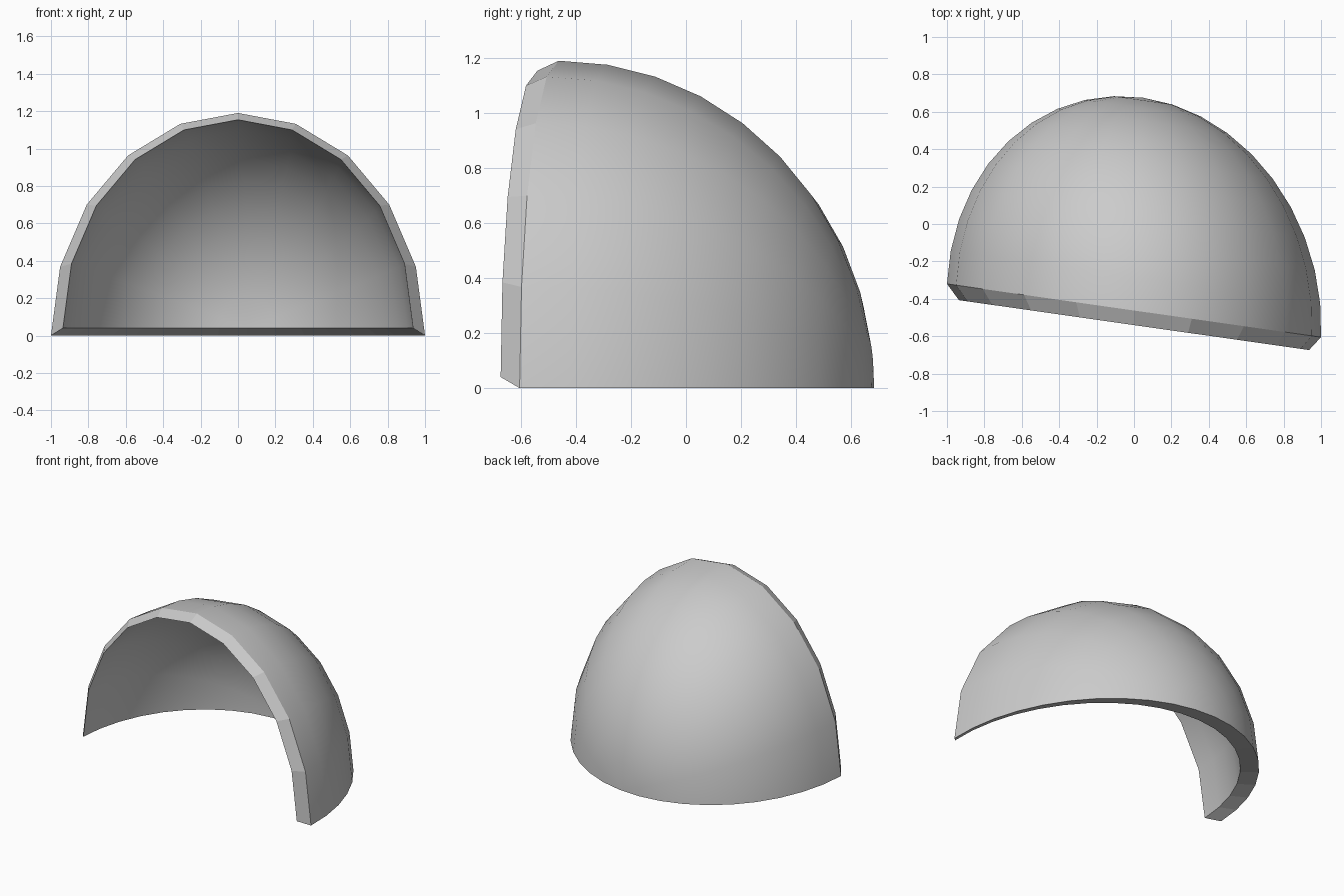
import bpy, bmesh
from math import sin, cos, pi
from mathutils import Vector

if "Cube" in bpy.data.objects:
    bpy.data.objects.remove(bpy.data.objects["Cube"])

SIDES, RINGS = 10, 10          # facets round the arch, steps from arch to back pole
ACROSS = Vector((1, -0.1425, 0))
BACK = Vector((0.05, 1.1375, 0))
UP = Vector((0, 0, 1.19))
CENTRE = Vector((0, -0.4625, 0))

bm = bmesh.new()


def quarter_dome(centre, scale, flip):
    """Quarter of a skewed sphere with its pole at the back; returns arch and base rows."""
    rows = []
    for r in range(RINGS):
        lat = r * pi / 2 / RINGS
        rows.append([bm.verts.new(centre + scale * (
            cos(lat) * (cos(a) * ACROSS + sin(a) * UP) + sin(lat) * BACK))
            for a in (i * pi / SIDES for i in range(SIDES + 1))])
    pole = bm.verts.new(centre + scale * BACK)

    def face(vs):
        bm.faces.new(vs[::-1] if flip else vs).smooth = True

    for a, b in zip(rows, rows[1:]):
        for i in range(SIDES):
            face([a[i], b[i], b[i + 1], a[i + 1]])
    for i in range(SIDES):
        face([rows[-1][i], pole, rows[-1][i + 1]])
    base = [r[0] for r in rows] + [pole] + [r[-1] for r in reversed(rows)]
    return rows[0], base


# Outer skin, and smaller inner skin pushed forward and up
outer = quarter_dome(CENTRE, 1.0, True)
inner = quarter_dome(CENTRE + Vector((0, -0.078, 0.04)), 0.936, False)

# Flat-faced rims along the arch and the base
for o, n in zip(outer, inner):
    for i in range(len(o) - 1):
        bm.faces.new((o[i], o[i + 1], n[i + 1], n[i]))
bmesh.ops.recalc_face_normals(bm, faces=bm.faces[:])

# Keep the skin-to-rim edges crisp
for e in bm.edges:
    if len(e.link_faces) == 2 and not all(f.smooth for f in e.link_faces):
        e.smooth = False

mesh = bpy.data.meshes.new("dome_shell")
bm.to_mesh(mesh)
bm.free()
bpy.context.collection.objects.link(bpy.data.objects.new("dome_shell", mesh))
